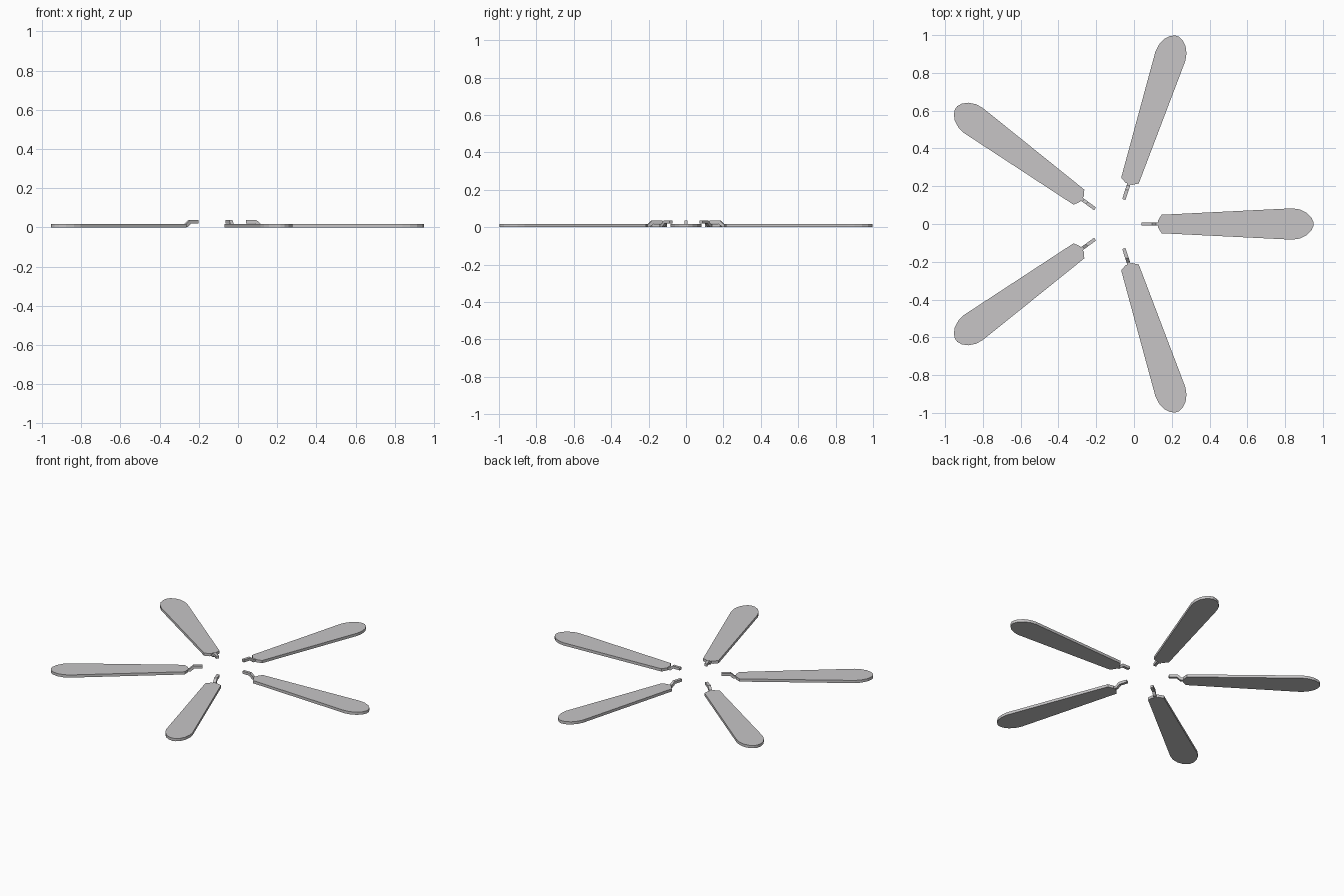
import bpy, bmesh, math
from mathutils import Matrix, Vector

if "Cube" in bpy.data.objects:
    bpy.data.objects.remove(bpy.data.objects["Cube"])

HUB_X = -0.096   # fan axis position
COUNT = 5

mat = bpy.data.materials.new("light_grey")
mat.diffuse_color = (0.57, 0.56, 0.565, 1)
mat.use_nodes = True
mat.node_tree.nodes["Principled BSDF"].inputs["Base Color"].default_value = mat.diffuse_color


def prism(name, pts, offset, matrix):
    """Extrude a closed outline of 3D points along an offset vector."""
    bm = bmesh.new()
    face = bm.faces.new([bm.verts.new(p) for p in pts])
    ext = bmesh.ops.extrude_face_region(bm, geom=[face])
    verts = [v for v in ext["geom"] if isinstance(v, bmesh.types.BMVert)]
    bmesh.ops.translate(bm, verts=verts, vec=Vector(offset))
    bmesh.ops.recalc_face_normals(bm, faces=bm.faces[:])
    me = bpy.data.meshes.new(name)
    bm.to_mesh(me)
    bm.free()
    me.materials.append(mat)
    ob = bpy.data.objects.new(name, me)
    ob.matrix_world = matrix
    bpy.context.collection.objects.link(ob)


# half outline of a blade (radius from axis, half width), mirrored below
half = [(0.223, 0.018), (0.242, 0.049), (0.935, 0.083), (0.973, 0.077),
        (1.010, 0.060), (1.035, 0.035), (1.046, 0.011)]
blade = [(x, y, 0) for x, y in half] + [(x, -y, 0) for x, y in reversed(half)]

# side profile of the cranked bracket (radius, height)
crank = [(0.136, 0.020), (0.184, 0.020), (0.206, 0.001), (0.228, 0.001),
         (0.228, 0.017), (0.213, 0.017), (0.190, 0.037), (0.136, 0.037)]
bracket = [(x, -0.009, z) for x, z in crank]

for i in range(COUNT):
    m = Matrix.Translation((HUB_X, 0, 0)) @ Matrix.Rotation(math.tau * i / COUNT, 4, "Z")
    prism(f"fan_blade_{i + 1}", blade, (0, 0, 0.018), m)
    prism(f"blade_bracket_{i + 1}", bracket, (0, 0.018, 0), m)
